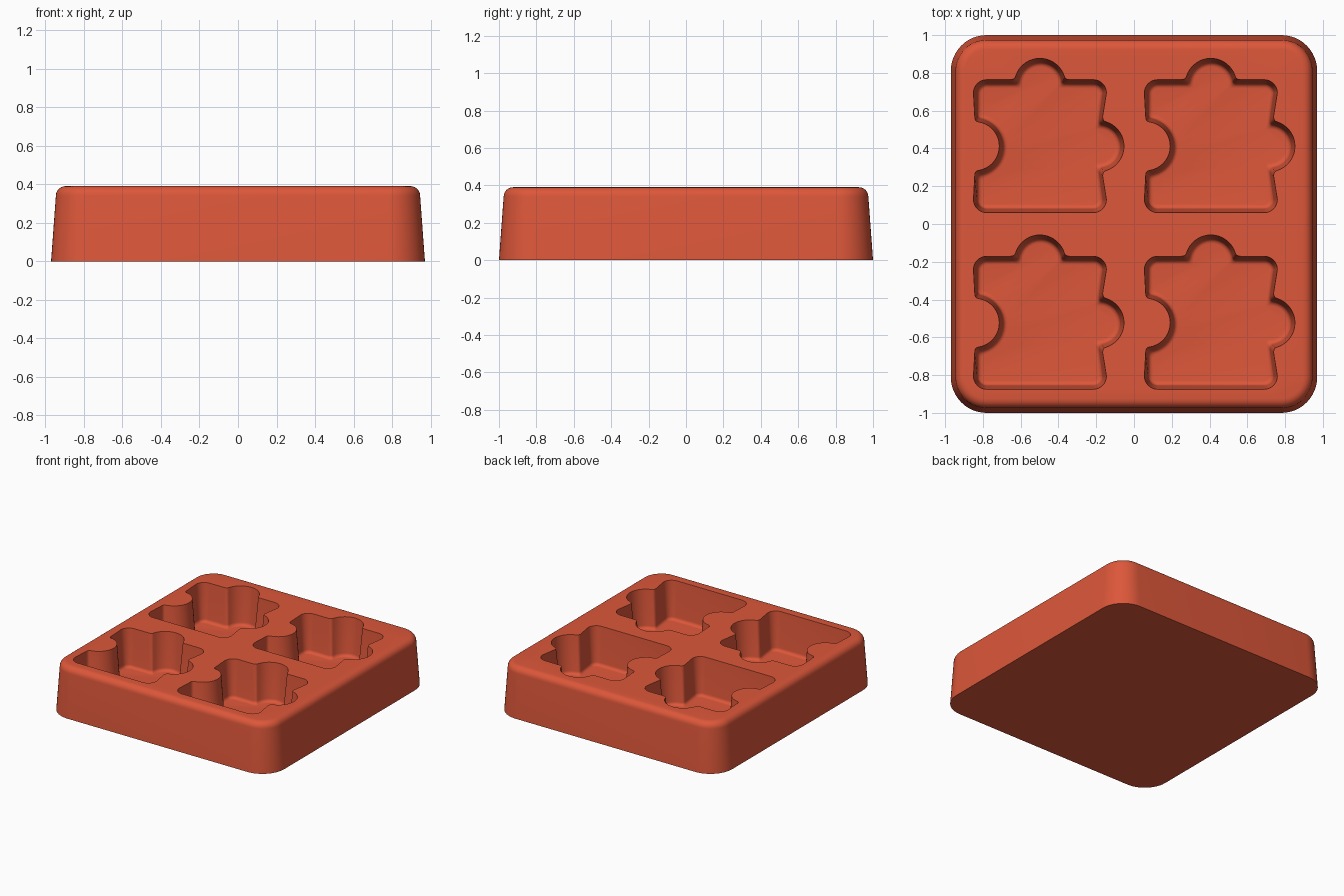
import bpy
import bmesh
from math import sin, cos, pi, asin, acos
from mathutils import Vector

old = bpy.data.objects.get("Cube")
if old:
    bpy.data.objects.remove(old, do_unlink=True)

HEIGHT, FLOOR = 0.39, 0.09


def arc(cx, cy, r, a0, a1, n):
    return [Vector((cx + r * cos(a0 + (a1 - a0) * i / n),
                    cy + r * sin(a0 + (a1 - a0) * i / n))) for i in range(n + 1)]


def soften(wall_dir, arc_pts, at_start, s=0.025):
    """Ease the junction between a straight wall and an arc end."""
    corner = arc_pts[0] if at_start else arc_pts[-1]
    a = corner + Vector(wall_dir) * s
    b = arc_pts[1] if at_start else arc_pts[-2]
    curve = [a.lerp(corner, t / 4).lerp(corner.lerp(b, t / 4), t / 4) for t in range(5)]
    return curve if at_start else curve[::-1]


def bump(pts, before, after):
    return soften(before, pts, True) + pts[2:-2] + soften(after, pts, False)


def rounded_rect(hx, hy, r):
    ring = []
    for k, (sx, sy) in enumerate([(1, 1), (-1, 1), (-1, -1), (1, -1)]):
        ring += arc(sx * (hx - r), sy * (hy - r), r, k * pi / 2, (k + 1) * pi / 2, 12)
    return ring


def jigsaw(d):
    """Counter-clockwise puzzle outline, inset by d from the rim."""
    h, r = 0.352 - d, 0.07 - d
    c = h - r
    tab_r, socket_r, tab_c = 0.135 - d, 0.13 + d, 0.33
    ring = arc(c, -c, r, -pi / 2, 0, 8)
    # right tab
    a = asin((h - tab_c) / tab_r) if h > tab_c else -asin((tab_c - h) / tab_r)
    half = pi / 2 - a
    ring += bump(arc(tab_c - 0.02, 0, tab_r, -half, half, 20), (0, -1), (0, 1))
    ring += arc(c, c, r, 0, pi / 2, 8)
    # top tab
    ring += bump(arc(0, tab_c, tab_r, pi / 2 - half, pi / 2 + half, 20), (1, 0), (-1, 0))
    ring += arc(-c, c, r, pi / 2, pi, 8)
    # left socket
    b = acos((0.345 - h) / socket_r) if h < 0.345 else pi / 2
    ring += bump(arc(-0.345, 0, socket_r, b, -b, 20), (0, 1), (0, -1))
    ring += arc(-c, -c, r, pi, 1.5 * pi, 8)
    return ring


bm = bmesh.new()


def loft(levels):
    """Join equal-length rings given as (outline, z, centre)."""
    rings = [[bm.verts.new((p.x + o[0], p.y + o[1], z)) for p in pts] for pts, z, o in levels]
    for lo, hi in zip(rings, rings[1:]):
        n = len(lo)
        for i in range(n):
            j = (i + 1) % n
            bm.faces.new((lo[i], lo[j], hi[j], hi[i]))
    return rings


def rim_edges(ring):
    return [bm.edges.get((ring[i - 1], ring[i])) for i in range(len(ring))]


# Tapered outer block with a rounded upper edge
profile = [(0, 0)] + [(0.025 + 0.05 * (1 - cos(t * pi / 12)), HEIGHT - 0.05 + 0.05 * sin(t * pi / 12))
                      for t in range(7)]
outer = loft([(rounded_rect(0.97 - d, 1 - d, 0.19 - d), z, (0, 0)) for d, z in profile])
bm.faces.new(outer[0][::-1])
top_edges = rim_edges(outer[-1])

# Four tapered puzzle-shaped wells with a filleted floor
well = [(0, HEIGHT)] + [(0.02 + 0.025 * (1 - cos(t * pi / 10)), FLOOR + 0.025 * (1 - sin(t * pi / 10)))
                        for t in range(6)]
for cx in (-0.498, 0.407):
    for cy in (0.412, -0.523):
        rings = loft([(jigsaw(d), z, (cx, cy)) for d, z in well])
        bm.faces.new(rings[-1])
        top_edges += rim_edges(rings[0])

# Flat top around the wells
bmesh.ops.triangle_fill(bm, edges=top_edges, use_beauty=True, normal=(0, 0, 1))
bmesh.ops.recalc_face_normals(bm, faces=bm.faces)

mesh = bpy.data.meshes.new("puzzle_mold")
bm.to_mesh(mesh)
bm.free()
mold = bpy.data.objects.new("puzzle_mold", mesh)
bpy.context.collection.objects.link(mold)

# Terracotta red finish
colour = (0.72, 0.095, 0.042, 1)
mat = bpy.data.materials.new("terracotta_red")
mat.use_nodes = True
mat.diffuse_color = colour
bsdf = next(n for n in mat.node_tree.nodes if n.type == "BSDF_PRINCIPLED")
bsdf.inputs["Base Color"].default_value = colour
mesh.materials.append(mat)

bpy.ops.object.select_all(action="DESELECT")
mold.select_set(True)
bpy.context.view_layer.objects.active = mold
bpy.ops.object.shade_smooth_by_angle(angle=pi / 6)
